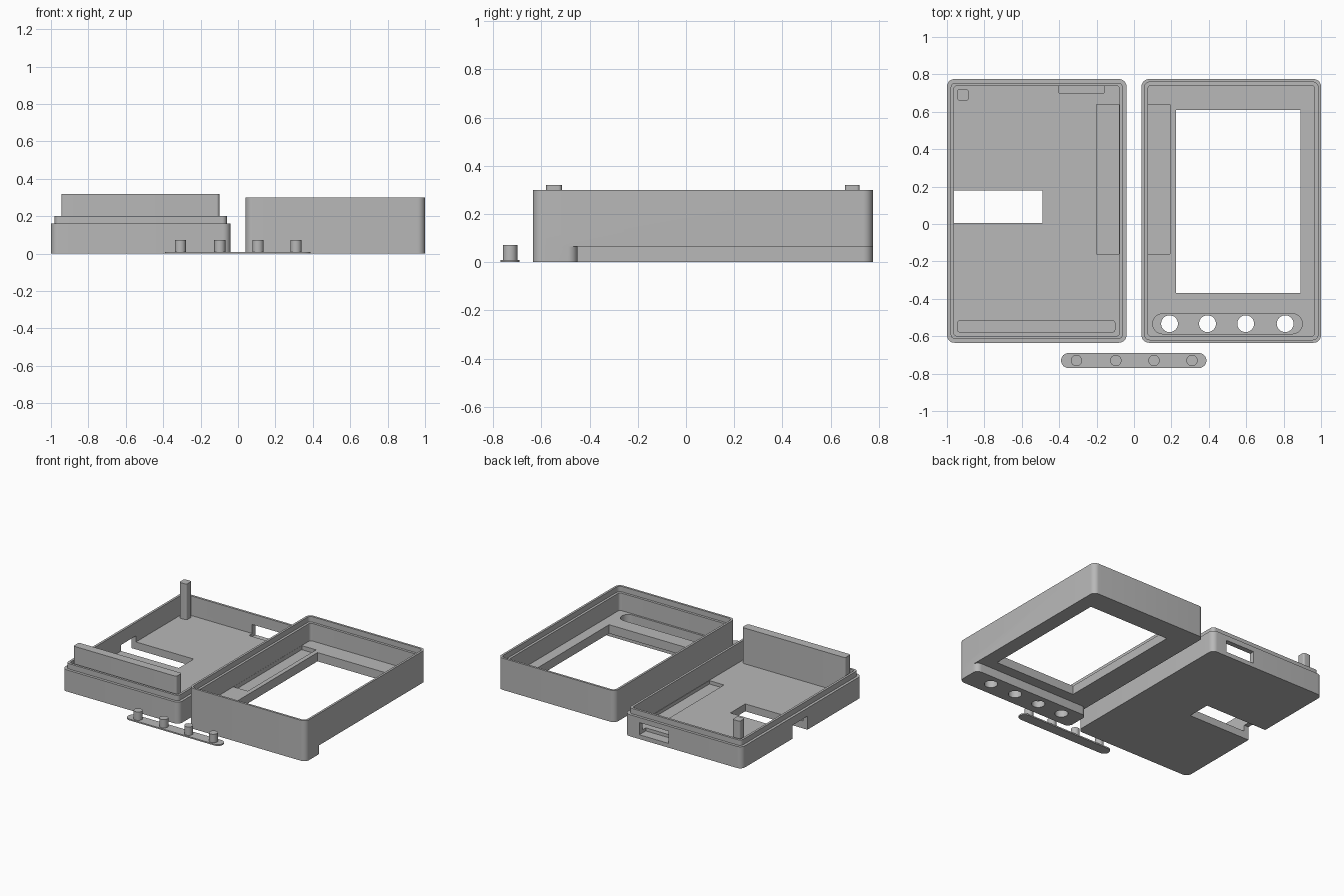
import bpy, bmesh, math

cube = bpy.data.objects.get("Cube")
if cube:
    bpy.data.objects.remove(cube, do_unlink=True)

grey = bpy.data.materials.new("plain_grey")
grey.use_nodes = True
colour = (0.48, 0.48, 0.48, 1)
grey.diffuse_color = colour
grey.node_tree.nodes["Principled BSDF"].inputs["Base Color"].default_value = colour


def prism(name, x0, x1, y0, y1, z0, z1, r=0.0, steps=8):
    """Upright block with rounded vertical corners."""
    bm = bmesh.new()
    if r:
        corners = [(x1 - r, y1 - r), (x0 + r, y1 - r), (x0 + r, y0 + r), (x1 - r, y0 + r)]
        pts = []
        for q, (cx, cy) in enumerate(corners):
            for i in range(steps + 1):
                a = math.pi / 2 * (q + i / steps)
                pts.append((cx + r * math.cos(a), cy + r * math.sin(a)))
    else:
        pts = [(x1, y1), (x0, y1), (x0, y0), (x1, y0)]
    face = bm.faces.new([bm.verts.new((x, y, z0)) for x, y in pts])
    bmesh.ops.remove_doubles(bm, verts=bm.verts[:], dist=1e-5)
    bm.faces.ensure_lookup_table()
    top = bmesh.ops.extrude_face_region(bm, geom=[bm.faces[0]])
    for v in top["geom"]:
        if isinstance(v, bmesh.types.BMVert):
            v.co.z = z1
    bmesh.ops.recalc_face_normals(bm, faces=bm.faces[:])
    mesh = bpy.data.meshes.new(name)
    bm.to_mesh(mesh)
    bm.free()
    mesh.materials.append(grey)
    obj = bpy.data.objects.new(name, mesh)
    bpy.context.collection.objects.link(obj)
    return obj


def disc(name, x, y, z0, z1, r):
    return prism(name, x - r, x + r, y - r, y + r, z0, z1, r)


def combine(obj, tool, operation="DIFFERENCE"):
    """Apply a boolean and remove the tool."""
    mod = obj.modifiers.new("cut", "BOOLEAN")
    mod.operation = operation
    mod.solver = "EXACT"
    mod.object = tool
    bpy.context.view_layer.objects.active = obj
    bpy.ops.object.modifier_apply(modifier=mod.name)
    bpy.data.objects.remove(tool, do_unlink=True)


def inset(name, box, d, z0, z1, r):
    x0, x1, y0, y1 = box
    return prism(name, x0 + d, x1 - d, y0 + d, y1 - d, z0, z1, r)


FRONT, BACK = -0.635, 0.775
TOP = 1.0

# Base tray: outer wall, raised lip and hollow
base_box = (-1, -0.04, FRONT, BACK)
base = inset("base_tray", base_box, 0, 0, 0.16, 0.04)
combine(base, inset("lip", base_box, 0.02, 0.1, 0.2, 0.025), "UNION")
combine(base, inset("hollow", base_box, 0.037, 0.055, TOP, 0.015))

# Floor recess, floor opening running out through the side, back port
combine(base, prism("recess", -0.2, -0.08, -0.16, 0.64, 0.03, 0.1))
combine(base, prism("floor_opening", -0.94, -0.49, 0.005, 0.18, -0.1, 0.1))
combine(base, prism("side_notch", -1.1, -0.92, 0.005, 0.18, -0.1, 0.1))
combine(base, prism("port", -0.4, -0.16, 0.7, 0.9, 0.032, 0.122))

# Supports standing on the tray floor
post = prism("corner_post", -0.945, -0.885, 0.66, 0.72, 0.04, 0.32, 0.012)
bar = prism("support_bar", -0.945, -0.1, -0.58, -0.515, 0.04, 0.32, 0.015)

# Lid shell with the deeper button block at the front
lid_box = (0.04, 1, FRONT, BACK)
lid = inset("lid_shell", lid_box, 0, 0.065, 0.3, 0.04)
combine(lid, prism("button_block", 0.04, 1, FRONT, -0.45, 0, 0.1, 0.04), "UNION")
combine(lid, inset("hollow", lid_box, 0.034, 0.13, TOP, 0.02))
combine(lid, inset("rim_step", lid_box, 0.016, 0.26, TOP, 0.028))

# Screen window, floor recess, button channel and button holes
combine(lid, prism("window", 0.225, 0.89, -0.37, 0.61, -0.1, 0.2))
combine(lid, prism("recess", 0.075, 0.192, -0.16, 0.64, 0.1, 0.2))
combine(lid, prism("channel", 0.1, 0.9, -0.587, -0.48, 0.05, 0.2, 0.053))
for x in (0.19, 0.393, 0.597, 0.808):
    combine(lid, disc("button_hole", x, -0.533, -0.1, 0.1, 0.045))

# Loose button strip with four pins
strip = prism("button_strip", -0.39, 0.387, -0.77, -0.69, 0, 0.01, 0.0399)
parts = [base, post, bar, lid, strip]
for i, x in enumerate((-0.308, -0.097, 0.107, 0.31)):
    parts.append(disc(f"button_pin_{i + 1}", x, -0.73, 0.004, 0.072, 0.03))

# Smooth the round corners, keep the hard edges
bpy.ops.object.select_all(action="DESELECT")
for p in parts:
    p.select_set(True)
bpy.context.view_layer.objects.active = base
bpy.ops.object.shade_smooth_by_angle(angle=math.radians(30))
